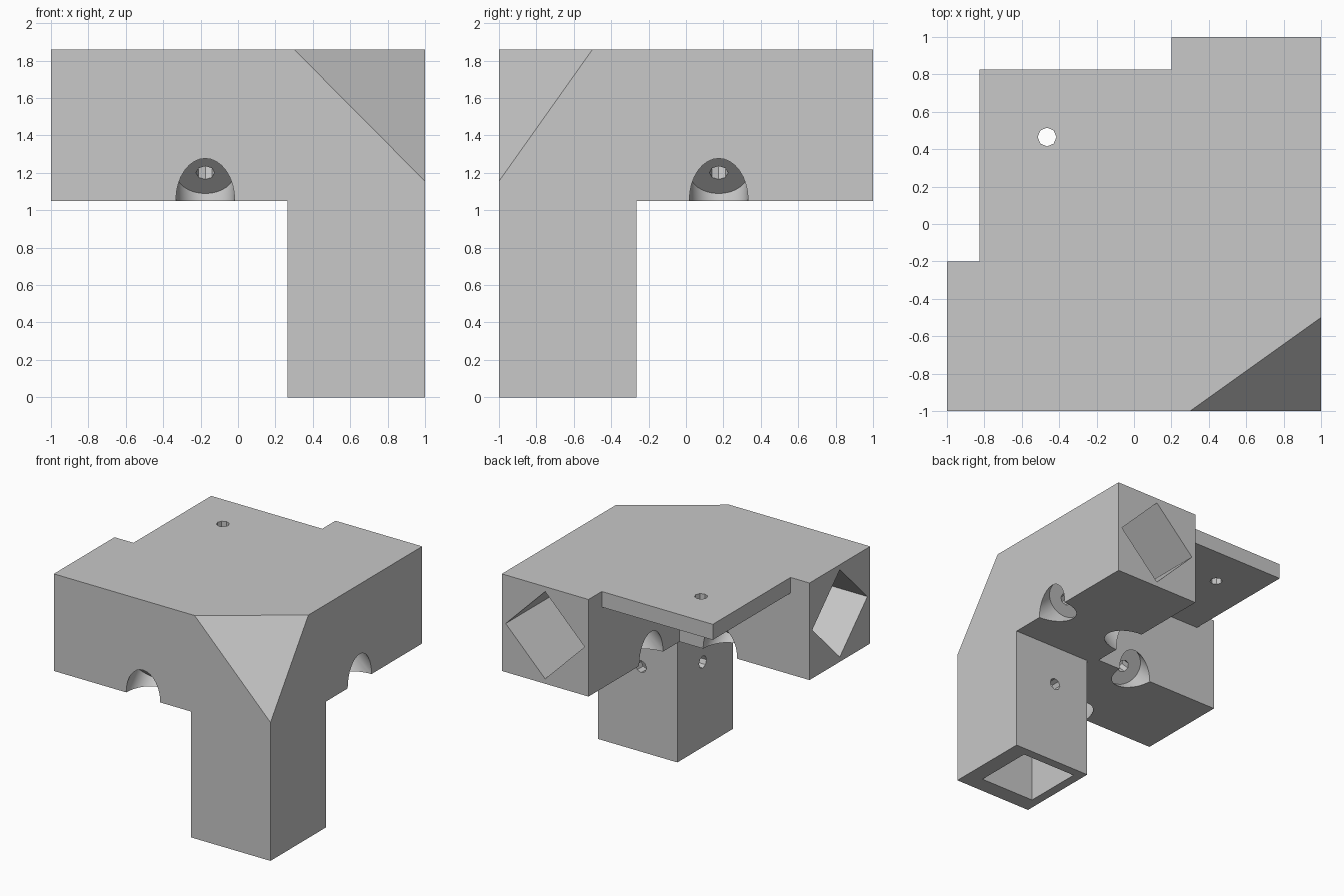
import bpy
import bmesh
import math
from mathutils import Vector

old = bpy.data.objects.get("Cube")
if old:
    bpy.data.objects.remove(old, do_unlink=True)

TOP = 1.86        # overall height
ARM_Z = 1.05      # underside of the horizontal arms
AXIS = 0.6        # distance of every arm axis from the centre planes
MID_Z = 1.455     # height of the horizontal arm axes
SOCKET = 0.515    # side of the square sockets
LEG_IN = 0.265    # inner side of the leg
ARM_IN = 0.2      # inner side of the arms
SCREW = 0.175     # screw position along the arms

grey = bpy.data.materials.new("light_grey")
grey.use_nodes = True
colour = (0.58, 0.58, 0.58, 1)
grey.diffuse_color = colour
grey.node_tree.nodes["Principled BSDF"].inputs["Base Color"].default_value = colour


def new_object(name, bm):
    mesh = bpy.data.meshes.new(name)
    bm.to_mesh(mesh)
    bm.free()
    mesh.materials.append(grey)
    obj = bpy.data.objects.new(name, mesh)
    bpy.context.collection.objects.link(obj)
    return obj


def box(lo, hi):
    bm = bmesh.new()
    bmesh.ops.create_cube(bm, size=1)
    lo, hi = Vector(lo), Vector(hi)
    bmesh.ops.scale(bm, vec=hi - lo, verts=bm.verts)
    bmesh.ops.translate(bm, vec=(lo + hi) / 2, verts=bm.verts)
    return bm


def rod(start, end, radius, sides, turn=0.0):
    """Prism with the given number of sides between two points."""
    start, end = Vector(start), Vector(end)
    bm = bmesh.new()
    bmesh.ops.create_cone(bm, cap_ends=True, segments=sides, radius1=radius,
                          radius2=radius, depth=(end - start).length)
    for v in bm.verts:
        c, s = math.cos(turn), math.sin(turn)
        x, y = v.co.x, v.co.y
        v.co.x, v.co.y = c * x - s * y, s * x + c * y
        v.co = (end - start).to_track_quat("Z", "Y") @ v.co + (start + end) / 2
    return bm


def carve(target, bm):
    cutter = new_object("cutter", bm)
    cutter.hide_render = True
    mod = target.modifiers.new("carve", "BOOLEAN")
    mod.operation = "DIFFERENCE"
    mod.solver = "EXACT"
    mod.object = cutter
    bpy.context.view_layer.objects.active = target
    bpy.ops.object.modifier_apply(modifier=mod.name)
    bpy.data.objects.remove(cutter, do_unlink=True)


# Solid block with the outer top corner bevelled away
block = box((-1, -1, 0), (1, 1, TOP))
a, b, c = Vector((0.3, -1, TOP)), Vector((1, -0.5, TOP)), Vector((1, -1, 1.155))
normal = (b - a).cross(c - a).normalized()
if normal.dot(Vector((1, -1, TOP)) - a) < 0:
    normal = -normal
cut = bmesh.ops.bisect_plane(block, geom=block.verts[:] + block.edges[:] + block.faces[:],
                             plane_co=a, plane_no=normal, clear_outer=True)
bmesh.ops.holes_fill(block, edges=[e for e in cut["geom_cut"]
                                   if isinstance(e, bmesh.types.BMEdge)])
bmesh.ops.recalc_face_normals(block, faces=block.faces)
bracket = new_object("corner_bracket", block)

# Clear the space around the leg, under the plate and at the plate edges
carve(bracket, box((-2, -2, -1), (LEG_IN, 2, ARM_Z)))
carve(bracket, box((LEG_IN - 0.1, -LEG_IN, -1), (2, 2, ARM_Z)))
carve(bracket, box((-2, -ARM_IN, 0.5), (ARM_IN, 2, 1.73)))
carve(bracket, box((-2, -ARM_IN, 1.6), (-0.825, 2, 2)))
carve(bracket, box((-1.5, 0.825, 1.6), (ARM_IN, 2, 2)))

# Square socket in the leg
h = SOCKET / 2
carve(bracket, box((AXIS - h, -AXIS - h, -0.5), (AXIS + h, -AXIS + h, ARM_Z)))

# Diamond sockets in both arms, and angled screw seats on both lower flanks
for side in ("left", "back"):
    def place(along, across, z):
        """Arm coordinates to model coordinates, mirrored over the diagonal."""
        return (along, across, z) if side == "left" else (-across, -along, z)

    reach = SOCKET / math.sqrt(2)
    carve(bracket, rod(place(-1.5, -AXIS, MID_Z), place(ARM_IN, -AXIS, MID_Z), reach, 4))
    for sign in (-1, 1):
        def point(distance):
            d = distance / math.sqrt(2)
            return place(-SCREW, -AXIS + sign * d, MID_Z - d)

        carve(bracket, rod(point(0.36), point(0.9), 0.157, 32))
        carve(bracket, rod(point(0.15), point(0.5), 0.05, 8))
    # Screw hole in the inner leg face
    carve(bracket, rod(place(0, -AXIS, 0.71), place(AXIS, -AXIS, 0.71), 0.05, 8))

# Screw hole through the plate
carve(bracket, rod((-0.465, 0.465, 1.5), (-0.465, 0.465, 2), 0.05, 8))

bpy.ops.object.select_all(action="DESELECT")
bracket.select_set(True)
bpy.context.view_layer.objects.active = bracket
bpy.ops.object.shade_smooth_by_angle(angle=math.radians(25))
